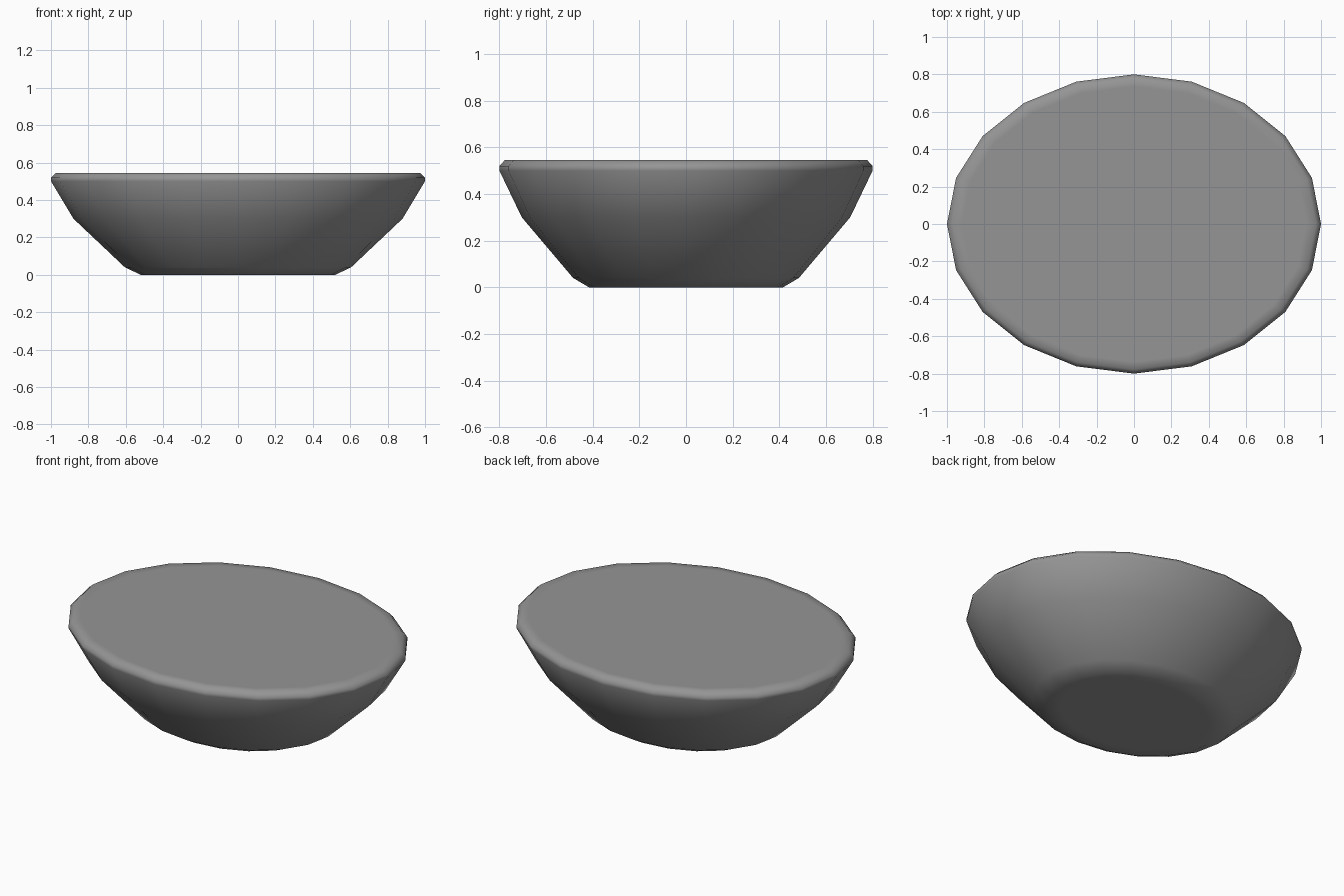
import bpy
import bmesh
from math import cos, sin, tau

cube = bpy.data.objects.get("Cube")
if cube:
    bpy.data.objects.remove(cube, do_unlink=True)

SIDES = 20
DEPTH = 0.8  # the oval's depth relative to its width

# Half-width and height of each ring, from underside to top
PROFILE = [(0.44, 0.0), (0.52, 0.0), (0.605, 0.04), (0.88, 0.30),
           (1.0, 0.50), (1.0, 0.52), (0.972, 0.545), (0.92, 0.545)]


def make_material(name, color):
    mat = bpy.data.materials.new(name)
    mat.use_nodes = True
    mat.diffuse_color = color
    mat.node_tree.nodes["Principled BSDF"].inputs["Base Color"].default_value = color
    return mat


def lofted_oval(name, profile, mat):
    bm = bmesh.new()
    rings = []
    for r, z in profile:
        rings.append([bm.verts.new((r * cos(tau * i / SIDES),
                                    r * DEPTH * sin(tau * i / SIDES), z))
                      for i in range(SIDES)])
    for low, high in zip(rings, rings[1:]):
        for i in range(SIDES):
            j = (i + 1) % SIDES
            bm.faces.new((low[i], low[j], high[j], high[i]))
    # Flat underside and flat top
    bm.faces.new(rings[0][::-1])
    bm.faces.new(rings[-1])
    for face in bm.faces:
        face.smooth = True
    mesh = bpy.data.meshes.new(name)
    bm.to_mesh(mesh)
    bm.free()
    mesh.materials.append(mat)
    obj = bpy.data.objects.new(name, mesh)
    bpy.context.collection.objects.link(obj)
    return obj


# Solid oval dish with a softened rim and foot
grey = make_material("medium grey", (0.30, 0.30, 0.30, 1.0))
lofted_oval("oval_dish", PROFILE, grey)
